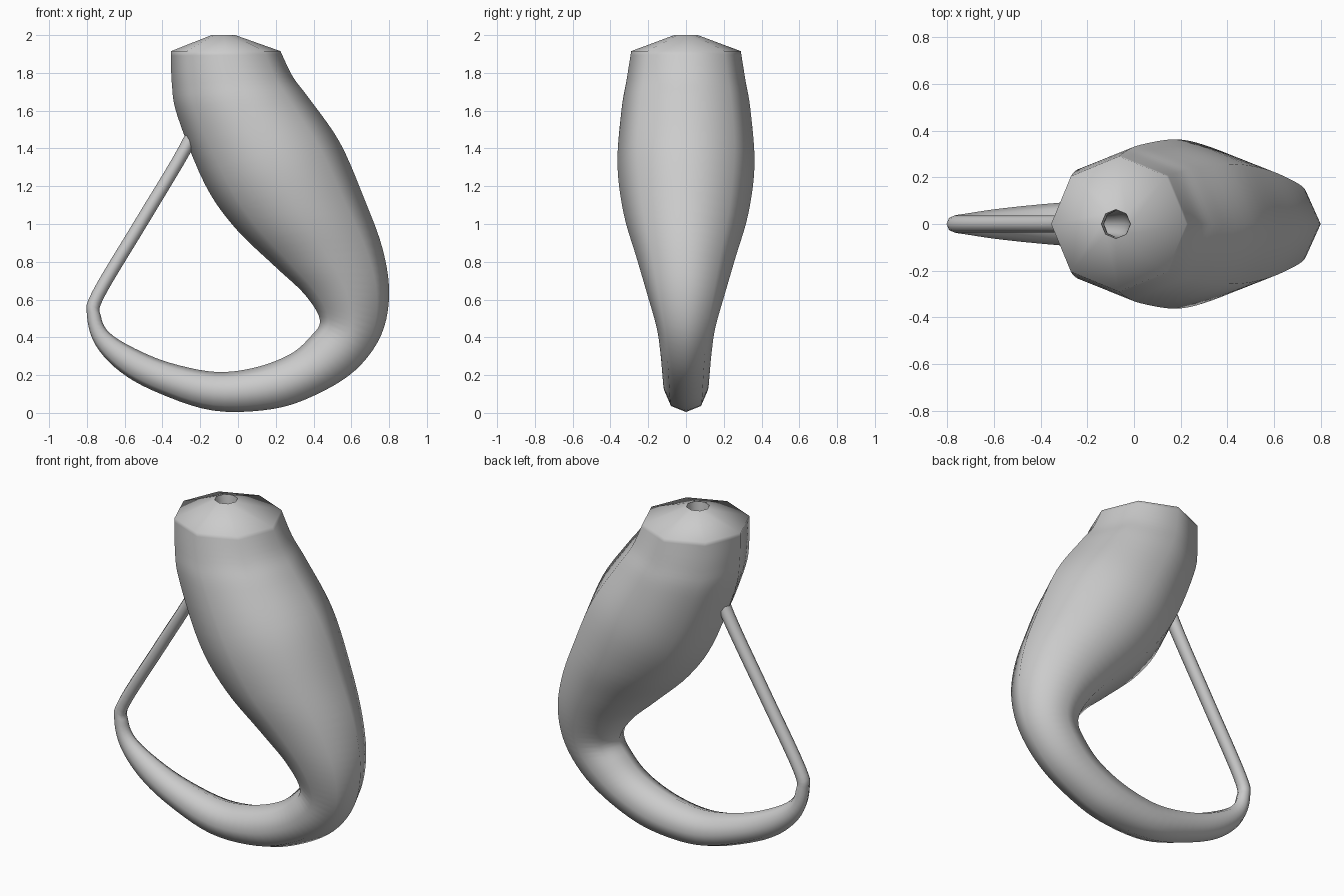
import bpy, bmesh, math
from mathutils import Vector

cube = bpy.data.objects.get("Cube")
if cube:
    bpy.data.objects.remove(cube)

SIDES = 8
STEPS = 5

grey = bpy.data.materials.new("plain_grey")
grey.use_nodes = True
colour = (0.6, 0.6, 0.6, 1)
grey.diffuse_color = colour
grey.node_tree.nodes["Principled BSDF"].inputs["Base Color"].default_value = colour

# Hoops of the bottle: inner x, z, outer x, z, half depth in y
HOOPS = [
    (-.355, 1.915, .225, 1.915, .29), (-.35, 1.74, .29, 1.78, .315),
    (-.32, 1.57, .38, 1.66, .34), (-.175, 1.21, .54, 1.43, .363),
    (-.016, .98, .67, 1.13, .33), (.196, .775, .765, .87, .262),
    (.354, .626, .80, .63, .205), (.434, .49, .757, .41, .155),
    (.38, .40, .62, .225, .135), (.275, .31, .41, .095, .125),
    (.09, .24, .18, .02, .118), (-.12, .217, -.13, .012, .106),
    (-.36, .265, -.42, .105, .085), (-.545, .34, -.62, .215, .065),
    (-.68, .424, -.755, .36, .045), (-.725, .51, -.80, .52, .038),
    (-.71, .61, -.77, .645, .036), (-.48, .995, -.54, 1.03, .036),
    (-.25, 1.38, -.31, 1.415, .038), (-.10, 1.67, -.18, 1.70, .045),
    (-.03, 1.85, -.13, 1.86, .055), (-.015, 2.0, -.14, 2.0, .062),
]


def blend(a, b, c, d, t):
    """Smooth curve from b to c."""
    return b + (c - a) * t / 2 + (2*a - 5*b + 4*c - d) * t**2 / 2 + (3*b - a - 3*c + d) * t**3 / 2


def smooth_hoops(hoops):
    last = len(hoops) - 1
    for i in range(last):
        near = [hoops[max(0, min(last, i + k))] for k in (-1, 0, 1, 2)]
        for s in range(STEPS):
            yield [blend(*vals, s / STEPS) for vals in zip(*near)]
    yield hoops[-1]


def add_hoop(bm, hoop):
    ix, iz, ox, oz, depth = hoop
    middle = Vector(((ix + ox) / 2, 0, (iz + oz) / 2))
    reach = Vector(((ox - ix) / 2, 0, (oz - iz) / 2))
    side = Vector((0, depth, 0))
    angles = [math.tau * k / SIDES for k in range(SIDES)]
    return [bm.verts.new(middle + reach * math.cos(a) + side * math.sin(a)) for a in angles]


# One continuous skin: mouth, shoulder, belly, neck, then back inside to the mouth
bm = bmesh.new()
mouth = (-.14, 2.0, -.015, 2.0, .062)
rings = [add_hoop(bm, h) for h in [mouth, *smooth_hoops(HOOPS)]]
for upper, lower in zip(rings, rings[1:]):
    for k in range(SIDES):
        n = (k + 1) % SIDES
        face = bm.faces.new((upper[k], lower[k], lower[n], upper[n]))
        face.smooth = True

mesh = bpy.data.meshes.new("looped_bottle")
bm.to_mesh(mesh)
bm.free()
mesh.materials.append(grey)
bottle = bpy.data.objects.new("looped_bottle", mesh)
bpy.context.collection.objects.link(bottle)
